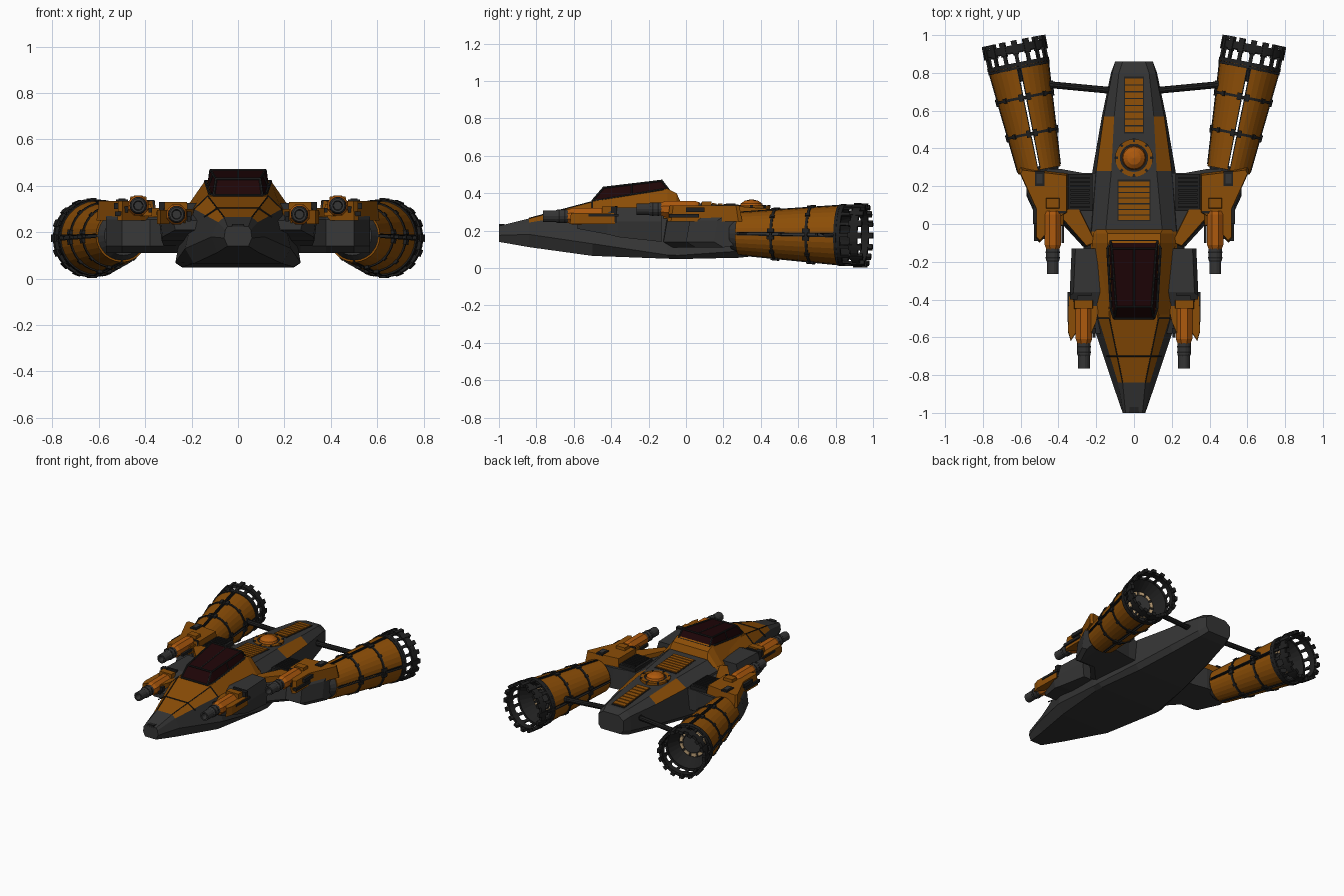
import bpy, bmesh, math
from mathutils import Vector, Matrix

if "Cube" in bpy.data.objects:
    bpy.data.objects.remove(bpy.data.objects["Cube"])

def mat(name, r, g, b):
    m = bpy.data.materials.new(name)
    m.diffuse_color = (r, g, b, 1)
    m.use_nodes = True
    m.node_tree.nodes["Principled BSDF"].inputs["Base Color"].default_value = m.diffuse_color
    return m

GREY = mat("hull grey", .035, .035, .035)
BLACK = mat("detail black", .014, .014, .014)
ORANGE = mat("burnt orange", .26, .075, .002)
BRIGHT = mat("bright orange", .42, .10, .004)
GLASS = mat("maroon glass", .013, .0015, .002)
TAN = mat("nozzle tan", .55, .38, .2)

# ---- geometry helpers: each returns (verts, faces) in world space ----
def loft(rings, loop=False):
    n, k = len(rings[0]), len(rings)
    v = [Vector(p) for r in rings for p in r]
    f = [(i*n+j, i*n+(j+1) % n, (i+1) % k*n+(j+1) % n, (i+1) % k*n+j)
         for i in range(k if loop else k-1) for j in range(n)]
    if not loop:
        f += [tuple(range(n)), tuple(range((k-1)*n, k*n))]
    return v, f

def prism(pts, z0, z1, s=1.0):
    cx, cy = sum(p[0] for p in pts)/len(pts), sum(p[1] for p in pts)/len(pts)
    return loft([[(x, y, z0) for x, y in pts],
                 [(cx+(x-cx)*s, cy+(y-cy)*s, z1) for x, y in pts]])

def box(x0, x1, y0, y1, z0, z1, s=1.0):
    return prism([(x0, y0), (x1, y0), (x1, y1), (x0, y1)], z0, z1, s)

def frame(o, axis):
    return Matrix.Translation(o) @ Vector(axis).to_track_quat('Z', 'Y').to_matrix().to_4x4()

def rev(F, prof, n=24, a0=0.0, a1=2*math.pi):
    # closed (t, r) profile swept round the axis of F
    full = a1-a0 > 6.28
    return loft([[F @ Vector((r*math.cos(a), r*math.sin(a), t)) for t, r in prof]
                 for a in [a0+(a1-a0)*i/n for i in range(n if full else n+1)]], full)

def tube(F, t0, t1, r0, r1, *a):
    return rev(F, [(t0, r0), (t0, r1), (t1, r1), (t1, r0)], *a)

def rod(p, q, r, n=6):
    p, q = Vector(p), Vector(q)
    return tube(frame(p, q-p), 0, (q-p).length, 0, r, n)

def add(name, geos, m, mirror=False, rule=None):
    bm = bmesh.new()
    for v, f in geos:
        bv = [bm.verts.new(p) for p in v]
        for q in f:
            bm.faces.new([bv[i] for i in q])
    bmesh.ops.remove_doubles(bm, verts=bm.verts, dist=1e-5)
    bmesh.ops.dissolve_degenerate(bm, edges=bm.edges, dist=1e-6)
    bmesh.ops.recalc_face_normals(bm, faces=bm.faces)
    me = bpy.data.meshes.new(name)
    mats = m if isinstance(m, list) else [m]
    for x in mats:
        me.materials.append(x)
    if rule:
        for f in bm.faces:
            f.material_index = rule(f.calc_center_median(), f.normal)
    bm.to_mesh(me)
    bm.free()
    ob = bpy.data.objects.new(name, me)
    bpy.context.collection.objects.link(ob)
    if mirror:
        ob.modifiers.new("mirror", 'MIRROR').use_mirror_merge = False
    return ob

# ---- fuselage: lofted eight-sided sections ----
def section(y, wt, zt, wm, zm, wl, zl, wb, zb):
    h = [(wt, zt), (wm, zm), (wl, zl), (wb, zb)]
    return [(x, y, z) for x, z in h] + [(-x, y, z) for x, z in reversed(h)]

S = [(-1, .045, .225, .055, .21, .06, .175, .045, .14),
     (-.84, .06, .265, .085, .243, .115, .18, .09, .112),
     (-.5, .13, .355, .188, .30, .228, .13, .19, .065),
     (-.1, .16, .375, .23, .29, .27, .07, .24, .05),
     (-.04, .15, .352, .225, .29, .27, .068, .24, .048),
     (.28, .12, .33, .2, .28, .22, .09, .19, .055),
     (.57, .105, .305, .16, .262, .17, .12, .14, .085),
     (.80, .08, .283, .115, .25, .122, .15, .1, .115),
     (.86, .06, .265, .1, .235, .1, .165, .08, .135)]
def hull_rule(c, n):
    nose = -.84 < c.y < -.04 and n.z > .5
    stripe = .28 < c.y < .57 and abs(c.x) > .1 and n.z > .5
    return 1 if nose or stripe else 0
add("fuselage", [loft([section(*s) for s in S])], [GREY, ORANGE], rule=hull_rule)
add("nose_panel_seams", [rod((.147, -.7, .265), (.09, -.7, .303), .004), rod((.09, -.7, .303), (0, -.7, .303), .004),
     rod((.188, -.5, .3), (.13, -.5, .355), .004), rod((.06, -.84, .266), (.13, -.5, .356), .003)], BLACK, True)
add("nose_sensor", [box(-.025, .025, -1.0, -.97, .215, .235)], BLACK)

# ---- canopy ----
def trap(y, wb, zb, wt, zt):
    return [(wb, y, zb), (wt, y, zt), (-wt, y, zt), (-wb, y, zb)]
add("canopy_fairing", [loft([trap(-.5, .185, .30, .125, .357), trap(-.1, .22, .31, .14, .425),
     trap(-.05, .215, .31, .14, .40), trap(-.03, .2, .31, .15, .355)])], ORANGE)
add("canopy_glass", [loft([trap(-.5, .115, .34, .105, .358), trap(-.44, .125, .34, .095, .428),
     trap(-.13, .145, .37, .118, .466), trap(-.09, .145, .37, .125, .41)])], GLASS)
A, B, C, D = (.105, -.5, .36), (.095, -.44, .43), (.118, -.13, .467), (.125, -.09, .415)
G, H = (.122, -.45, .365), (.14, -.13, .42)
add("canopy_frame", [rod(A, B, .006), rod(B, C, .006), rod(C, D, .006), rod(A, G, .006), rod(G, H, .007), rod(H, D, .007),
     rod((.002, -.44, .428), (.002, -.13, .465), .003), rod((.11, -.29, .448), (.132, -.29, .39), .004)]
    + [rod(p, (0, p[1], p[2]), .006) for p in (A, B, C, D)], BLACK, True)

# ---- dorsal deck: vents and sensor dome ----
def deck(y):
    return .3495-.0625*(y+.04) if y < .28 else .33-.0875*(y-.28)
def slab(w, y0, y1, h):
    return loft([[(w, y, deck(y)-.01), (w, y, deck(y)+h), (-w, y, deck(y)+h), (-w, y, deck(y)-.01)] for y in (y0, y1)])
add("vent_bases", [slab(.088, .015, .235, .003), slab(.052, .48, .78, .003)], BLACK)
add("vent_slats", [slab(.082, .02+i*.03, .044+i*.03, .009) for i in range(7)]
    + [slab(.047, .487+i*.036, .517+i*.036, .009) for i in range(8)], ORANGE)
DF = frame((0, .35, .322), (0, 0, 1))
add("dome_ring", [tube(DF, -.02, .012, .075, .1, 24)], ORANGE)
add("dome_bolts", [tube(DF, 0, .015, .085, .102, 2, i*math.pi/4-.07, i*math.pi/4+.07) for i in range(8)]
    + [tube(DF, -.02, .008, 0, .076, 24)], BLACK)
add("sensor_dome", [rev(DF, [(0, 0), (0, .065), (.022, .058), (.038, .036), (.046, 0)], 20)], BRIGHT)

# ---- wing arms and armour ----
add("wing_arm", [loft([[(x, y, z) for y, z in ((a, .14), (a+.02, .255), (a+.05, .275), (b, .275), (b, .125), (a+.05, .11))]
     for x, a, b in ((.18, -.13, .27), (.27, -.12, .27), (.38, .0, .29), (.5, .0, .29), (.57, .15, .29))])], GREY, True)
add("wing_armour", [prism([(.35, .06), (.38, .04), (.42, -.01), (.50, -.10), (.52, -.08), (.52, .08), (.61, .28), (.60, .30),
     (.35, .27)], .25, .335, .93), prism([(.2, -.1), (.25, -.12), (.39, .04), (.36, .08), (.29, .08)], .265, .305, .95),
     box(.37, .50, -.01, .09, .27, .32, .92), box(.39, .47, .08, .14, .3, .355, .85)], ORANGE, True)
add("wing_grille", [box(.22, .35, .07, .265, .26, .30)] + [box(.235, .335, .085+i*.022, .096+i*.022, .30, .31) for i in range(8)]
    + [box(.475, .525, .2, .28, .33, .341), box(.36, .41, .055, .07, .3, .34), box(.5, .53, -.09, .07, .27, .29),
       box(.515, .535, 0, .1, .3, .325)], BLACK, True)
add("wing_hatch", [box(.485, .515, .215, .265, .341, .345)], GREY, True)

# ---- forward gun pods ----
add("gun_pod", [loft([[(a, y, z0), (b, y, z0), (b+.01, y, .25), (b-.01, y, z1), (a, y, z1)]
     for y, a, b, z0, z1 in ((-.58, .17, .27, .21, .25), (-.42, .17, .325, .18, .30),
                             (-.36, .17, .33, .165, .325), (-.13, .17, .32, .14, .325))])], GREY, True)
add("pod_armour", [prism([(.295, -.56), (.335, -.62), (.35, -.57), (.345, -.38), (.295, -.38)], .235, .295, .96),
     prism([(.18, -.43), (.235, -.43), (.235, -.6), (.2, -.52)], .24, .30, .95),
     box(.215, .32, -.45, -.4, .24, .33, .92)], ORANGE, True)
add("pod_details", [box(.335, .352, -.52, -.36, .275, .29), box(.30, .34, -.4, -.37, .24, .33), box(.225, .325, -.38, -.365, .3, .331),
     box(.20, .22, -.58, -.55, .25, .29)], BLACK, True)

# ---- guns ----
bodies, barrels, trims = [], [], []
for x, z, y in ((.43, .315, .07), (.265, .277, -.43)):
    F = frame((x, y, z), (0, -1, 0))
    bodies.append(rev(F, [(0, 0), (0, .04), (.02, .047), (.18, .047), (.205, .036), (.205, 0)], 8, math.pi/8, math.pi*17/8))
    barrels.append(rev(F, [(.2, 0), (.2, .036), (.26, .036), (.27, .031), (.335, .031), (.335, .021), (.28, .018), (.28, 0)], 14))
    trims += [tube(F, t, t+.008, .028, .0375, 14) for t in (.215, .245)]
    trims += [box(x-.06, x-.045, y-.17, y-.06, z-.03, z-.01), box(x+.045, x+.06, y-.15, y-.05, z-.03, z-.005)]
add("gun_bodies", bodies, BRIGHT, True)
add("gun_barrels", barrels, GREY, True)
add("gun_trims", trims, BLACK, True)

# ---- engines ----
P, Q = Vector((.497, .265, .185)), Vector((.637, .965, .174))
E = frame(P, Q-P)
def R(t):
    return .112+.082*t
H4, TAU = math.pi/2, 2*math.pi
def skin(t0, t1, d0, d1, n, a0, a1):
    return rev(E, [(t0, R(t0)+d0), (t0, R(t0)+d1), (t1, R(t1)+d1), (t1, R(t1)+d0)], n, a0, a1)
add("engine_cowl", [skin(t0, t1, -.008, 0, 7, i*H4+.045, (i+1)*H4-.045)
     for i in range(4) for t0, t1 in ((.02, .212), (.218, .407), (.413, .58))], ORANGE, True)
add("engine_rails", [skin(.03, .58, -.012, .004, 1, i*H4+s-.018, i*H4+s+.018) for i in range(4) for s in (-.06, .06)], BLACK, True)
add("engine_bands", [skin(t, t+.014, -.01, .006, 32, 0, TAU) for t in (.21, .405, .565)]
    + [skin(t-.012, t+.026, -.002, .012, 2, i*H4+s-.07, i*H4+s+.07) for t in (.21, .405) for i in range(4) for s in (-.14, .14)]
    + [skin(t-.006, t+.02, 0, .010, 1, i*H4+H4/2-.06, i*H4+H4/2+.06) for t in (.21, .405) for i in range(4)], BLACK, True)
add("engine_front_cap", [rev(E, [(-.02, 0), (-.02, .085), (.03, .11), (.04, .1), (.04, 0)], 24)], GREY, True)
add("engine_nozzle", [rev(E, [(.5, 0), (.5, .1), (.585, .15), (.6, .15), (.52, .1), (.52, 0)], 28)], BLACK, True)
add("engine_core", [tube(E, .52, .535, 0, .066, 20)], GREY, True)
add("engine_glow_plates", [tube(E, .515, .53, .072, .094, 2, i*TAU/10, i*TAU/10+.45) for i in range(10)], TAN, True)
add("engine_end_ring", [tube(E, .58, .6, .148, .166, 32), tube(E, .655, .695, .148, .169, 32)]
    + [tube(E, .6, .655, .152, .164, 1, i*TAU/16-.06, i*TAU/16+.06) for i in range(16)]
    + [tube(E, .645, .718, .150, .172, 2, i*TAU/16-.09, i*TAU/16+.09) for i in range(16)], BLACK, True)

# ---- rear struts ----
add("rear_strut", [rod((.1, .705, .21), (.47, .74, .2), .018, 10)], BLACK, True)
add("strut_collars", [rod((.115, .707, .21), (.135, .709, .209), .024, 10), rod((.43, .736, .2), (.45, .738, .2), .024, 10)], BLACK, True)
